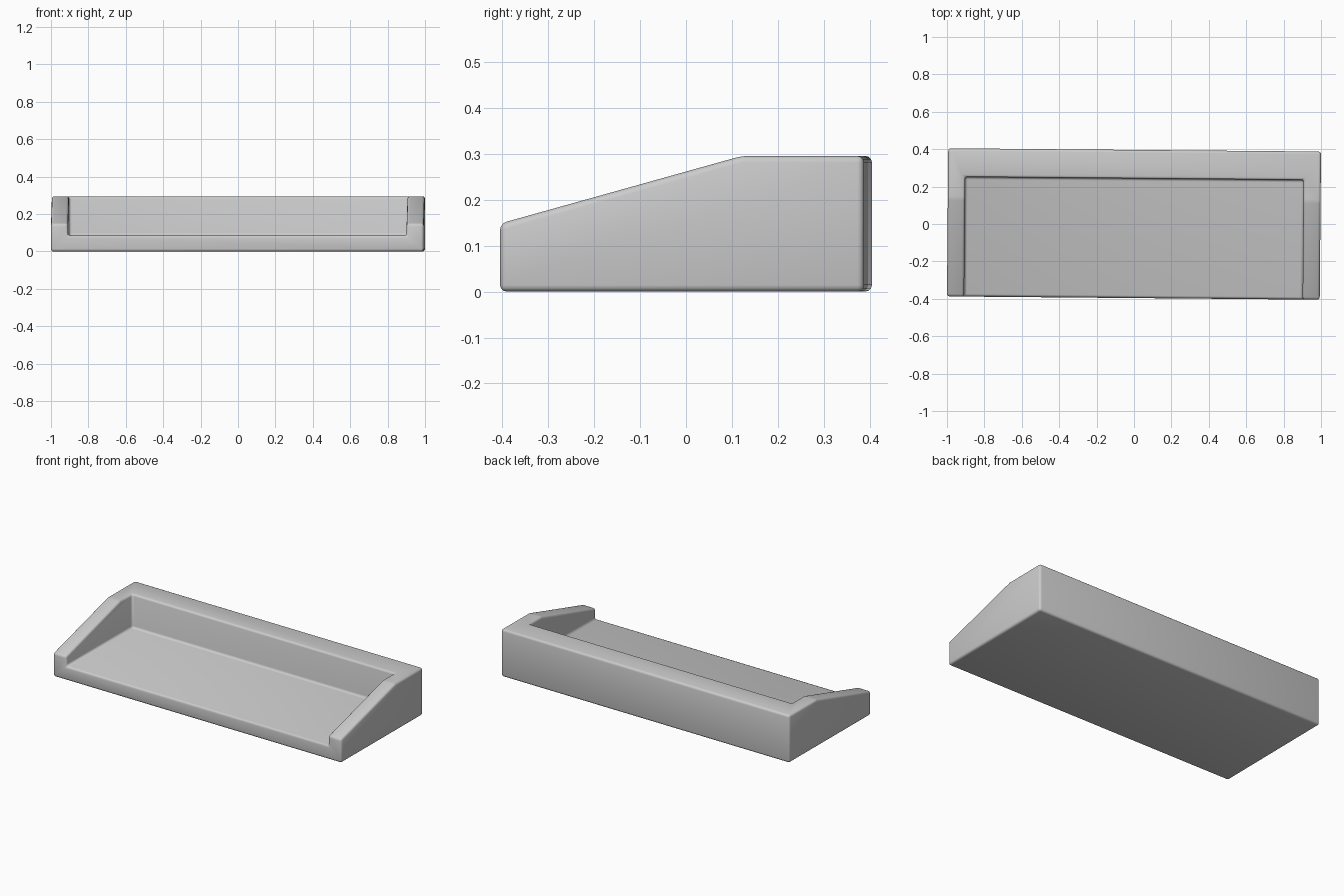
import bpy, bmesh, math

if "Cube" in bpy.data.objects:
    bpy.data.objects.remove(bpy.data.objects["Cube"])

TURN = -0.0088  # the tray sits very slightly turned about z


def extrude_profile(name, profile, half_width):
    """Solid from a (y, z) side profile, extruded along x."""
    bm = bmesh.new()
    face = bm.faces.new([bm.verts.new((-half_width, y, z)) for y, z in profile])
    new = bmesh.ops.extrude_face_region(bm, geom=[face])["geom"]
    verts = [v for v in new if isinstance(v, bmesh.types.BMVert)]
    bmesh.ops.translate(bm, verts=verts, vec=(2 * half_width, 0, 0))
    bmesh.ops.recalc_face_normals(bm, faces=bm.faces)
    mesh = bpy.data.meshes.new(name)
    bm.to_mesh(mesh)
    bm.free()
    obj = bpy.data.objects.new(name, mesh)
    bpy.context.collection.objects.link(obj)
    obj.rotation_euler.z = TURN
    return obj


# Tray body: low front, sloping sides, level back
tray = extrude_profile("tray", [(-0.396, 0), (0.396, 0), (0.396, 0.295),
                                (0.13, 0.295), (-0.396, 0.148)], 0.9965)

# Recess open to the front and top
recess = extrude_profile("recess_cutter", [(-0.6, 0.085), (0.244, 0.085),
                                           (0.244, 0.5), (-0.6, 0.5)], 0.905)
recess.hide_render = True
recess.hide_viewport = False
recess.display_type = 'WIRE'

cut = tray.modifiers.new("recess", 'BOOLEAN')
cut.operation = 'DIFFERENCE'
cut.solver = 'EXACT'
cut.object = recess

# Softened edges
bevel = tray.modifiers.new("soft_edges", 'BEVEL')
bevel.width = 0.014
bevel.segments = 3
bevel.limit_method = 'ANGLE'
bevel.angle_limit = math.radians(10)

# Bake the modifiers, drop the cutter and shade smooth
bpy.context.view_layer.objects.active = tray
tray.select_set(True)
for name in ("recess", "soft_edges"):
    bpy.ops.object.modifier_apply(modifier=name)
bpy.data.objects.remove(recess)
bpy.ops.object.shade_smooth_by_angle(angle=math.radians(35))
